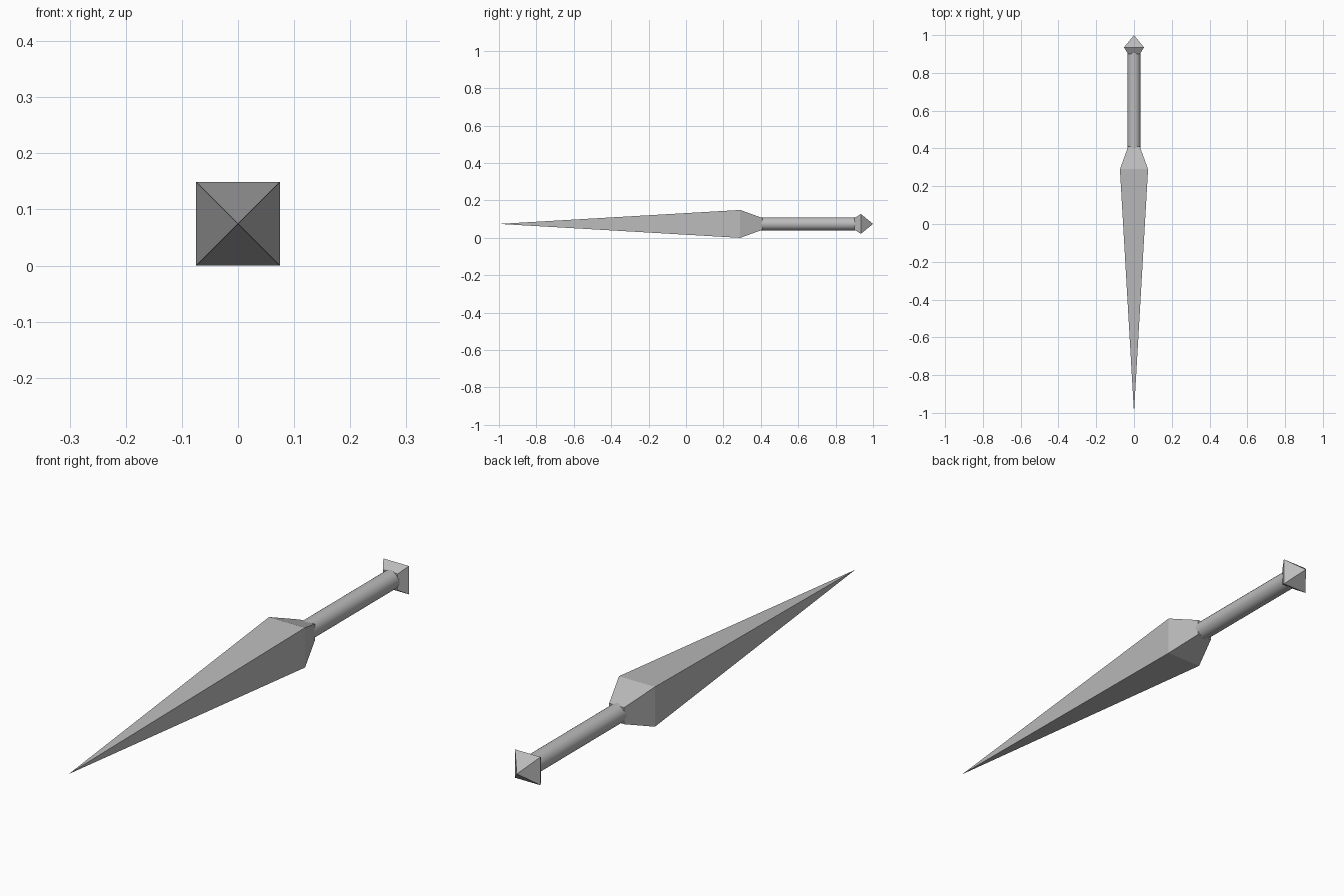
import bpy, bmesh, math

if "Cube" in bpy.data.objects:
    bpy.data.objects.remove(bpy.data.objects["Cube"])

CZ = 0.0745  # height of the long axis

steel = bpy.data.materials.new("dark_grey")
steel.diffuse_color = (0.5, 0.5, 0.5, 1)
steel.use_nodes = True
steel.node_tree.nodes["Principled BSDF"].inputs["Base Color"].default_value = steel.diffuse_color


def lathe_y(name, stations, sides, turn=0.0, smooth=False):
    """Loft regular rings along y; stations are (y, corner radius), 0 = point."""
    bm = bmesh.new()
    rings = []
    for y, r in stations:
        n = sides if r > 0 else 1
        rings.append([bm.verts.new((r * math.cos(turn + 2 * math.pi * i / sides), y,
                                    CZ + r * math.sin(turn + 2 * math.pi * i / sides)))
                      for i in range(n)])
    for a, b in zip(rings, rings[1:]):
        for i in range(sides):
            j = (i + 1) % sides
            quad = [a[i % len(a)], a[j % len(a)], b[j % len(b)], b[i % len(b)]]
            bm.faces.new(list(dict.fromkeys(quad)))
    for ring in (rings[0], rings[-1]):
        if len(ring) > 1:
            bm.faces.new(ring)
    bmesh.ops.recalc_face_normals(bm, faces=bm.faces)
    mesh = bpy.data.meshes.new(name)
    bm.to_mesh(mesh)
    bm.free()
    mesh.materials.append(steel)
    obj = bpy.data.objects.new(name, mesh)
    bpy.context.collection.objects.link(obj)
    if smooth:
        bpy.ops.object.select_all(action='DESELECT')
        obj.select_set(True)
        bpy.context.view_layer.objects.active = obj
        bpy.ops.object.shade_smooth_by_angle(angle=math.radians(40))
    return obj


Q = math.sqrt(2)  # half side to corner radius of a square

# Square tapered blade with its short shoulder
lathe_y("blade", [(-1.0, 0), (0.29, CZ * Q), (0.41, 0.031 * Q)], 4, math.pi / 4)

# Round grip, slightly wider than the square ends it enters
lathe_y("grip", [(0.37, 0.035), (0.93, 0.035)], 24, 0, smooth=True)

# Square pyramid pommel
lathe_y("pommel", [(0.9, 0.031 * Q), (0.935, 0.053 * Q), (1.0, 0)], 4, math.pi / 4)
